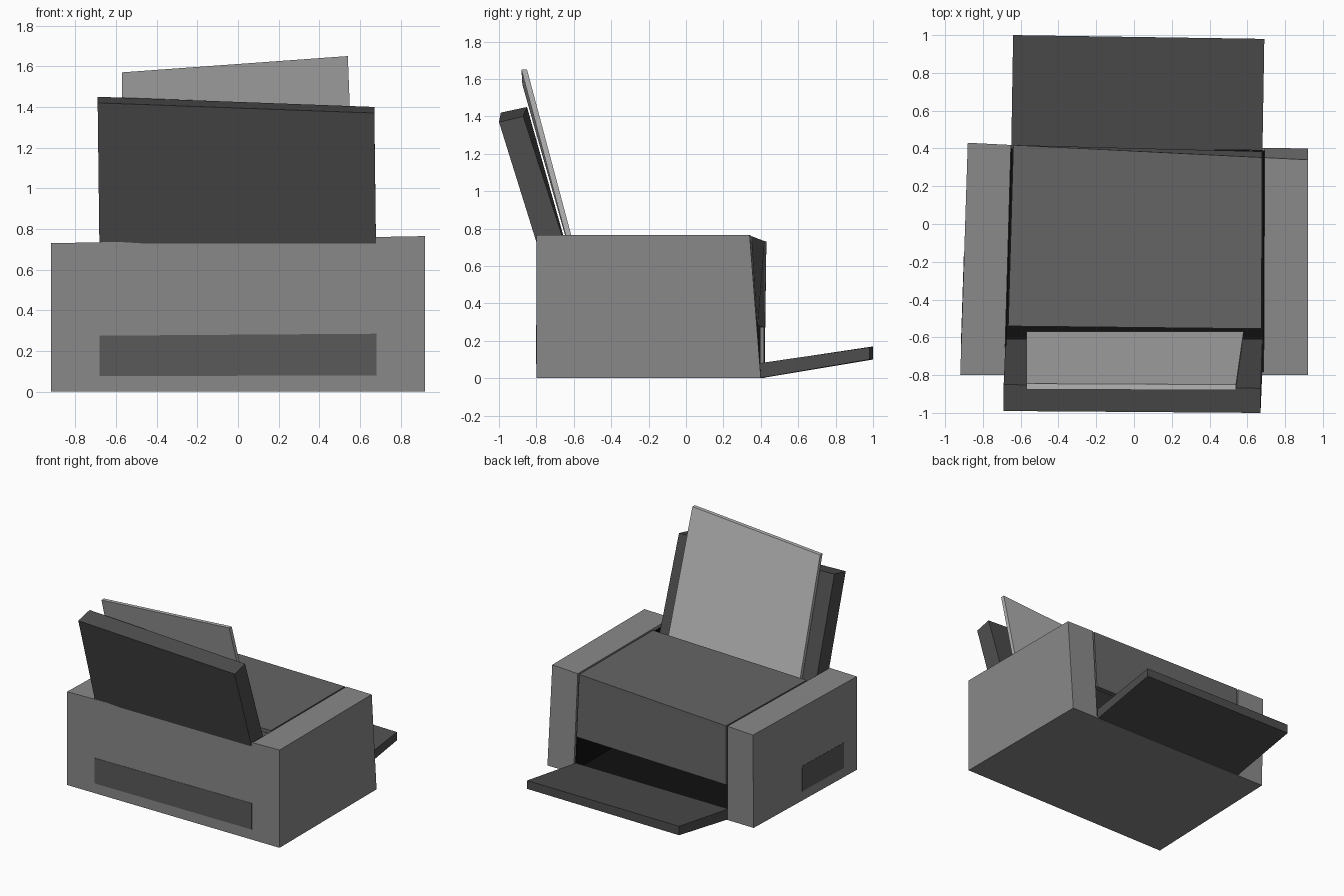
import bpy
from mathutils import Vector

if "Cube" in bpy.data.objects:
    bpy.data.objects.remove(bpy.data.objects["Cube"])


def material(name, v):
    m = bpy.data.materials.new(name)
    m.diffuse_color = (v, v, v, 1)
    m.use_nodes = True
    m.node_tree.nodes["Principled BSDF"].inputs["Base Color"].default_value = m.diffuse_color
    return m


GREY = material("body_grey", 0.25)
LID = material("lid_grey", 0.13)
DARK = material("tray_grey", 0.075)
BLACK = material("cavity_black", 0.005)
PAPER = material("paper_grey", 0.45)
VENT = material("vent_grey", 0.10)

FACES = [(3, 2, 1, 0), (4, 5, 6, 7), (0, 1, 5, 4),
         (1, 2, 6, 5), (2, 3, 7, 6), (3, 0, 4, 7)]


def solid(name, corners, mat):
    """Six-sided block: bottom ring then top ring, both counter-clockwise."""
    me = bpy.data.meshes.new(name)
    me.from_pydata([tuple(c) for c in corners], [], FACES)
    me.materials.append(mat)
    ob = bpy.data.objects.new(name, me)
    bpy.context.collection.objects.link(ob)
    return ob


# Skewed envelope of the housing
CAGE = [Vector(c) for c in (
    (-.92, -.80, 0), (.92, -.80, 0), (.92, .40, 0), (-.88, .42, 0),
    (-.92, -.80, .73), (.92, -.80, .765), (.92, .34, .765), (-.88, .43, .73))]


def warp(u, v, w):
    ring = [CAGE[i].lerp(CAGE[i + 4], w) for i in range(4)]
    return ring[0].lerp(ring[1], u).lerp(ring[3].lerp(ring[2], u), v)


def block(name, u, v, w, mat):
    """Box in 0..1 envelope coordinates, skewed with the housing."""
    pts = [warp(a, b, c) for c in w
           for a, b in ((u[0], v[0]), (u[1], v[0]), (u[1], v[1]), (u[0], v[1]))]
    return solid(name, pts, mat)


# Housing shell
block("left_cheek", (0, .127), (0, 1), (0, 1), GREY)
block("right_cheek", (.873, 1), (0, 1), (0, 1), GREY)
block("base_plate", (.127, .873), (0, 1), (0, .02), GREY)
block("rear_wall", (.127, .873), (0, .015), (.02, 1), GREY)

# Black lining of the paper path
block("lining_floor", (.127, .873), (.015, .99), (.02, .03), BLACK)
block("lining_back", (.127, .873), (.015, .02), (.03, .8), BLACK)
for side, u in (("left", (.127, .13)), ("right", (.87, .873))):
    block("lining_" + side, u, (.02, .985), (.03, .97), BLACK)

# Lid and front panel with its small slot
block("lid_top", (.134, .866), (.213, 1), (.96, .998), LID)
block("front_panel", (.134, .866), (.965, 1), (.37, .96), LID)
block("panel_slot", (.40, .585), (.98, 1.002), (.63, .675), BLACK)

# Vent plates on the rear and left side
block("rear_vent", (.13, .87), (-.002, .01), (.105, .375), VENT)
block("side_vent", (-.001, .01), (.125, .53), (.10, .37), VENT)

# Output tray
solid("output_tray", [
    (-.65, .40, 0), (.68, .39, 0), (.69, .98, .10), (-.64, 1.0, .10),
    (-.65, .40, .08), (.68, .39, .08), (.69, .98, .165), (-.64, 1.0, .17)], DARK)

# Rear paper support
solid("paper_support", [
    (-.68, -.76, .6), (.68, -.76, .6), (.68, -.61, .6), (-.68, -.61, .6),
    (-.69, -.99, 1.42), (.67, -1.0, 1.37), (.67, -.87, 1.40), (-.69, -.85, 1.45)], DARK)

# Paper sheet stack
solid("paper_sheet", [
    (-.57, -.60, .6), (.58, -.60, .6), (.58, -.57, .6), (-.57, -.57, .6),
    (-.57, -.875, 1.57), (.54, -.88, 1.65), (.54, -.85, 1.65), (-.57, -.845, 1.57)], PAPER)
